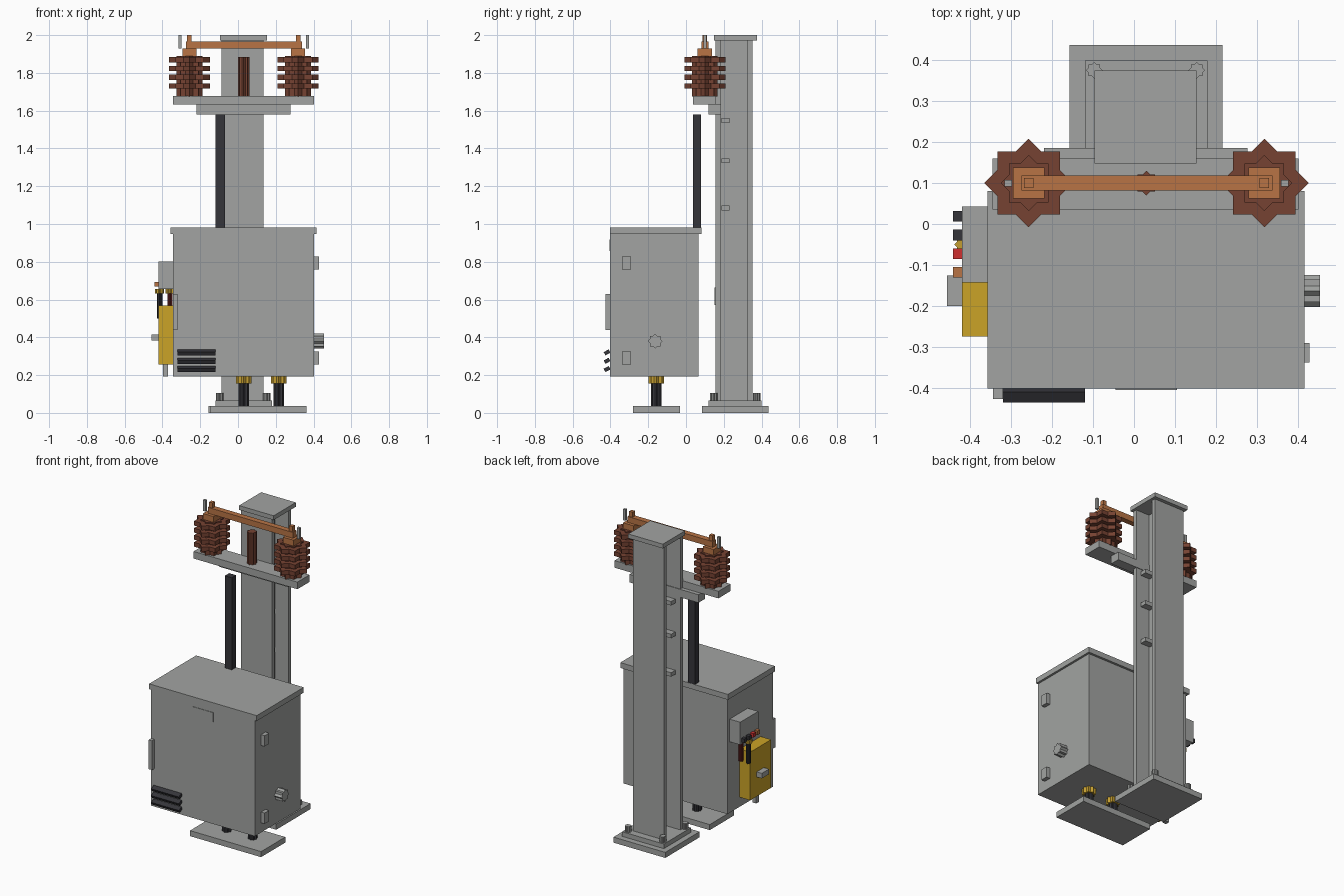
import bpy
import math
from mathutils import Matrix

cube = bpy.data.objects.get("Cube")
if cube:
    bpy.data.objects.remove(cube, do_unlink=True)


def material(name, rgb):
    m = bpy.data.materials.new(name)
    m.use_nodes = True
    col = (*rgb, 1)
    m.diffuse_color = col
    m.node_tree.nodes["Principled BSDF"].inputs["Base Color"].default_value = col
    return m


GREY = material("galvanised grey", (0.36, 0.37, 0.36))
DARK = material("dark plastic", (0.035, 0.035, 0.042))
BROWN = material("brown porcelain", (0.18, 0.055, 0.032))
COPPER = material("copper", (0.48, 0.175, 0.06))
YELLOW = material("yellow paint", (0.6, 0.37, 0.02))
BRASS = material("brass", (0.55, 0.34, 0.03))
RED = material("red terminal", (0.62, 0.03, 0.03))
DARK_RED = material("dark red cable", (0.17, 0.02, 0.018))

UNIT = [(x, y, z) for x in (-.5, .5) for y in (-.5, .5) for z in (-.5, .5)]
FACES = [(0, 1, 3, 2), (4, 6, 7, 5), (0, 4, 5, 1), (2, 3, 7, 6), (0, 2, 6, 4), (1, 5, 7, 3)]


def mesh(name, blocks, mat):
    """One object from a list of transformed unit cubes."""
    verts, faces = [], []
    for m in blocks:
        base = len(verts)
        verts += [m @ Matrix.Translation(v).to_translation() for v in UNIT]
        faces += [[base + i for i in f] for f in FACES]
    me = bpy.data.meshes.new(name)
    me.from_pydata(verts, [], faces)
    me.materials.append(mat)
    ob = bpy.data.objects.new(name, me)
    bpy.context.collection.objects.link(ob)
    return ob


def block(x, y, z):
    mid = [(a + b) / 2 for a, b in (x, y, z)]
    size = [b - a for a, b in (x, y, z)]
    return Matrix.Translation(mid) @ Matrix.Diagonal((*size, 1))


def box(name, x, y, z, mat=GREY):
    return mesh(name, [block(x, y, z)], mat)


def star(x, y, z, r):
    """Eight-pointed prism: two square blocks turned against each other."""
    side = r * math.sqrt(2)
    place = Matrix.Translation((x, y, (z[0] + z[1]) / 2))
    size = Matrix.Diagonal((side, side, z[1] - z[0], 1))
    return [place @ Matrix.Rotation(a, 4, 'Z') @ size for a in (0, math.pi / 4)]


# Column: H-section with cap, foot plates, anchor bolts and web cleats
CX = 0.025
mesh("column", [block((-.087, .135), (.156, .182), (.06, 1.975)),
                block((-.087, .135), (.326, .352), (.06, 1.975)),
                block((CX - .012, CX + .012), (.18, .328), (.06, 1.975))], GREY)
box("column_cap", (-.096, .153), (.148, .375), (1.972, 2))
box("column_base", (-.157, .216), (.084, .437), (0, .036))
box("column_foot", (-.12, .18), (.12, .399), (.036, .066))
for i, x in enumerate((-.097, .153)):
    for j, y in enumerate((.148, .375)):
        mesh(f"anchor_bolt_{i}{j}", star(x, y, (.06, .105), .02), GREY)
for i, z in enumerate((1.085, 1.335, 1.548)):
    box(f"web_cleat_{i}", (CX - .08, CX + .08), (.188, .231), (z - .013, z + .013))
box("column_label", (CX - .05, CX + .05), (.15, .158), (.57, .665))

# Crossarm and its bracket
box("crossarm", (-.345, .402), (.036, .16), (1.632, 1.678))
box("crossarm_bracket", (-.22, .277), (.12, .186), (1.58, 1.632))

# Insulators with sheds, caps and terminals
AY = 0.1
for side, x, out in (("right", -.257, -1), ("left", .318, 1)):
    parts = star(x, AY, (1.675, 1.89), .068)
    for k in range(4):
        z = 1.731 + k * .046
        parts += star(x, AY, (z - .014, z + .014), .108)
    mesh(side + "_insulator", parts, BROWN)
    mesh(side + "_insulator_cap",
         [block((x - .038, x + .038), (AY - .038, AY + .038), (1.885, 1.928)),
          block((x - .012, x + .012), (AY - .012, AY + .012), (1.92, 2))], COPPER)
    px = x + out * .05
    box(side + "_terminal_pin", (px - .009, px + .009), (AY - .008, AY + .008), (1.928, 2))
box("busbar", (-.275, .338), (AY - .018, AY + .018), (1.928, 1.966), COPPER)
mesh("centre_post", star(.03, AY, (1.675, 1.885), .03), BROWN)

# Cable duct between cabinet and crossarm
box("cable_duct", (-.12, -.07), (.036, .08), (.975, 1.58), DARK)

# Cabinet with lid and door fittings
box("cabinet", (-.344, .402), (-.402, .066), (.193, .946))
box("cabinet_lid", (-.358, .416), (-.402, .081), (.946, .981))
box("door_plate", (-.045, .105), (-.405, -.4), (.858, .918))
box("door_handle", (-.344, -.32), (-.427, -.4), (.44, .63))
for i, z in enumerate((.232, .276, .32)):
    mesh(f"vent_louvre_{i}", [Matrix.Translation((-.22, -.418, z)) @
         Matrix.Rotation(math.radians(28), 4, 'X') @ Matrix.Diagonal((.2, .03, .02, 1))], DARK)
for i, z in enumerate((.291, .794)):
    box(f"hinge_{i}", (.4, .428), (-.338, -.291), (z - .035, z + .035))
knob = mesh("side_knob", star(0, 0, (-.028, .028), .039), GREY)
knob.matrix_world = Matrix.Translation((.426, -.163, .38)) @ Matrix.Rotation(math.pi / 2, 4, 'Y')

# Bottom cable entries and the pad beneath
box("cable_pad", (-.149, .362), (-.28, -.031), (0, .036))
for i, x in enumerate((.03, .215)):
    mesh(f"bottom_gland_{i}", star(x, -.157, (.155, .195), .041), BRASS)
    mesh(f"bottom_cable_{i}", star(x, -.157, (.02, .157), .028), DARK)

# Side terminal box with cables
box("terminal_box", (-.42, -.342), (-.143, .043), (.655, .802))
for name, y, mat in (("dark_terminal_a", .019, DARK), ("dark_terminal_b", -.027, DARK),
                     ("red_terminal", -.073, RED), ("copper_terminal", -.118, COPPER)):
    box(name, (-.442, -.418), (y - .013, y + .013), (.668, .694), mat)
for name, x, mat in (("dark_cable", -.415, DARK), ("red_cable", -.36, DARK_RED)):
    mesh(name, star(x, -.05, (.5, .635), .014), mat)
    mesh(name + "_gland", star(x, -.05, (.632, .657), .024), BRASS)

# Yellow drive box with its handle and drain
box("drive_box", (-.42, -.342), (-.275, -.06), (.255, .568), YELLOW)
box("drive_handle", (-.457, -.418), (-.2, -.126), (.382, .415))
box("drive_drain", (-.398, -.37), (-.181, -.153), (.193, .257))
